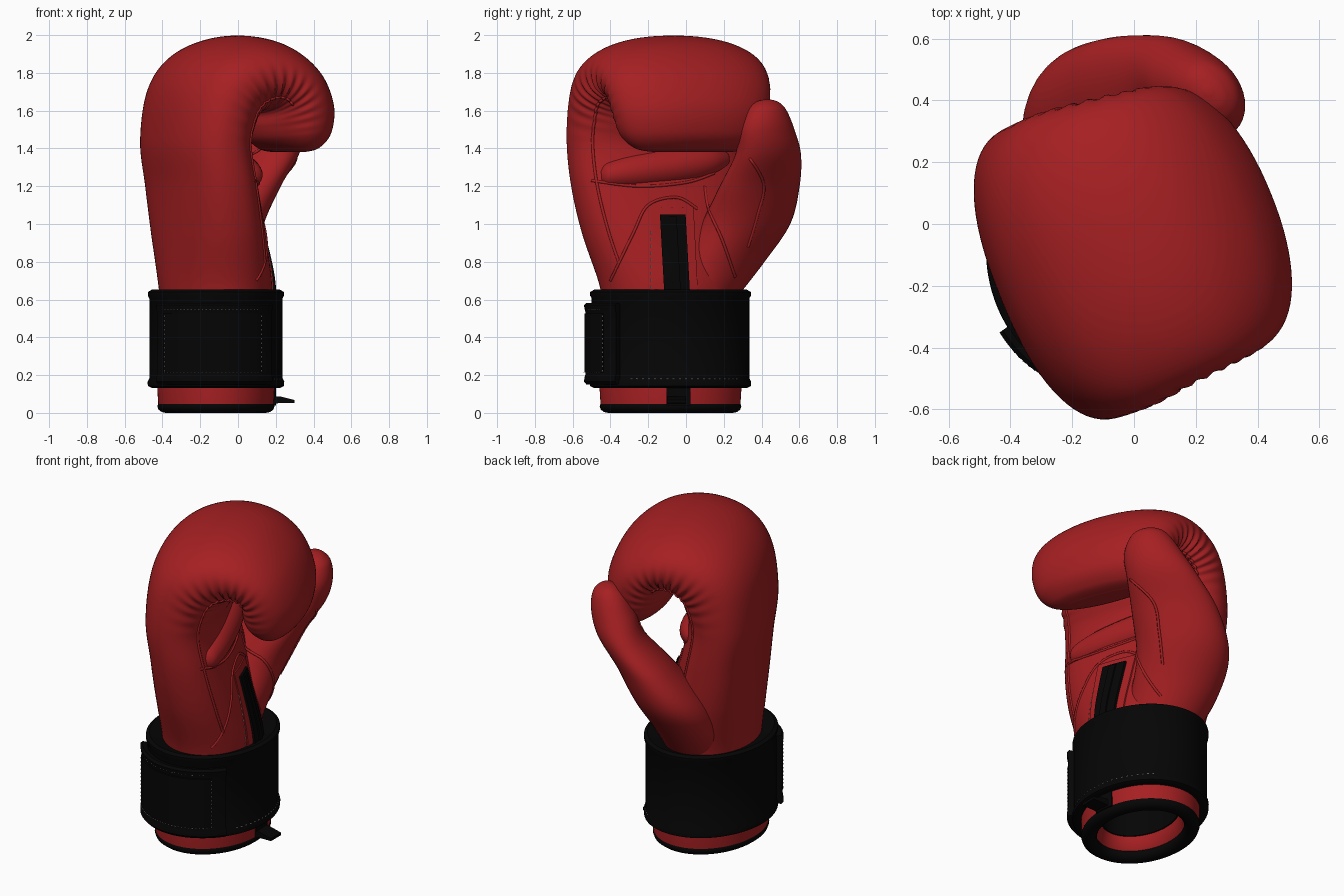
import bpy, bmesh, math
from mathutils import Vector
from mathutils.bvhtree import BVHTree

cube = bpy.data.objects.get("Cube")
if cube:
    bpy.data.objects.remove(cube)


def material(name, rgb):
    m = bpy.data.materials.new(name)
    m.use_nodes = True
    m.diffuse_color = (*rgb, 1)
    b = m.node_tree.nodes["Principled BSDF"]
    b.inputs["Base Color"].default_value = (*rgb, 1)
    b.inputs["Roughness"].default_value = 0.6
    return m


RED = material("red leather", (0.38, 0.014, 0.016))
BLACK = material("black fabric", (0.0015, 0.0015, 0.0015))
THREAD = material("grey thread", (0.4, 0.38, 0.38))

# Hand axes: palm normal and knuckle direction
A = math.radians(22)
N = Vector((math.cos(A), math.sin(A), 0))
W = Vector((-math.sin(A), math.cos(A), 0))
UP = Vector((0, 0, 1))


def spow(v, e):
    return math.copysign(abs(v) ** (2 / e), v)


def spline(rows, steps):
    """Smooth interpolation through rows of numbers; yields (position, row)."""
    out = []
    last = len(rows) - 1
    for i in range(last):
        a, b, c, d = (rows[max(i - 1, 0)], rows[i], rows[i + 1], rows[min(i + 2, last)])
        for s in range(steps):
            t = s / steps
            out.append((i + t, [q + 0.5 * t * (r - p + t * (2 * p - 5 * q + 4 * r - v
                       + t * (3 * (q - r) + v - p))) for p, q, r, v in zip(a, b, c, d)]))
    out.append((last, list(rows[-1])))
    return out


def loft(name, rings, mat, wrap=False, angle=50):
    """Skin a list of closed rings, capped at the ends unless wrapped round."""
    bm = bmesh.new()
    vs = [[bm.verts.new(p) for p in ring] for ring in rings]
    pairs = list(zip(vs, vs[1:])) + ([(vs[-1], vs[0])] if wrap else [])
    for a, b in pairs:
        for j in range(len(a)):
            k = (j + 1) % len(a)
            bm.faces.new((a[j], a[k], b[k], b[j]))
    if not wrap:
        bm.faces.new(vs[0])
        bm.faces.new(vs[-1])
    bmesh.ops.recalc_face_normals(bm, faces=bm.faces)
    me = bpy.data.meshes.new(name)
    bm.to_mesh(me)
    bm.free()
    me.materials.append(mat)
    ob = bpy.data.objects.new(name, me)
    bpy.context.collection.objects.link(ob)
    bpy.ops.object.select_all(action='DESELECT')
    ob.select_set(True)
    bpy.context.view_layer.objects.active = ob
    bpy.ops.object.shade_smooth_by_angle(angle=math.radians(angle))
    return ob


# Hand body: wrist, back of hand and curled fingers in one sweep
# rows: outer n, outer z, inner n, inner z, width centre, half width, squareness
hand_rows = [
    (-.41, .50, .13, .50, -.03, .36, 2), (-.43, .68, .14, .68, -.035, .385, 2),
    (-.45, .95, .07, .95, -.05, .45, 2.2), (-.465, 1.2, .0, 1.2, -.06, .485, 2.4),
    (-.49, 1.45, -.04, 1.41, -.06, .50, 2.35), (-.45, 1.74, -.01, 1.51, -.06, .505, 2.2),
    (-.31, 1.915, .01, 1.56, -.06, .505, 2.2), (-.08, 1.995, .04, 1.585, -.06, .49, 2.2),
    (.16, 1.965, .07, 1.59, -.065, .475, 2.15), (.345, 1.835, .08, 1.57, -.07, .46, 2.15),
    (.44, 1.65, .07, 1.52, -.075, .435, 2.15), (.435, 1.49, .09, 1.45, -.075, .395, 2.15),
    (.37, 1.405, .16, 1.395, -.07, .32, 2.15), (.29, 1.38, .23, 1.38, -.07, .21, 2.15)]
rings = []
for u, (on, oz, inn, iz, wc, wh, e) in spline(hand_rows, 14):
    mid = N * (on + inn) / 2 + UP * (oz + iz) / 2 + W * wc
    half = (N * (on - inn) + UP * (oz - iz)) / 2
    ring = []
    for k in range(72):
        t = 2 * math.pi * k / 72
        c, s = math.cos(t), math.sin(t)
        # puckered leather around the inside of the knuckle bend
        mask = max(0, 1 - abs(u - 7.5) / 3.5) * math.exp(-((c + .35) / .35) ** 2)
        r = 1 + .025 * mask * math.sin(u * 14 + s)
        ring.append(mid + half * spow(c, e) * r + W * wh * spow(s, e) * r)
    rings.append(ring)
hand = loft("hand_body", rings, RED)

# Thumb: flattened tube leaning out from the palm
# rows: x, y, z, half width, half thickness
thumb_rows = [
    (-.12, .06, .58, .20, .17), (-.135, .19, .80, .25, .20), (-.10, .315, 1.0, .265, .205),
    (.015, .39, 1.2, .25, .165), (.15, .435, 1.37, .205, .135), (.21, .425, 1.5, .17, .125),
    (.235, .425, 1.6, .12, .095), (.24, .43, 1.645, .07, .05), (.24, .43, 1.66, .015, .012)]
wide, thin = Vector((-.707, .707, 0)), Vector((.707, .707, 0))
rings = []
for u, (x, y, z, a, b) in spline(thumb_rows, 10):
    rings.append([Vector((x, y, z)) + wide * a * math.cos(t) + thin * b * math.sin(t)
                  for t in (2 * math.pi * k / 40 for k in range(40))])
thumb = loft("thumb", rings, RED)

# Padded grip bar across the palm below the fingers
bar_rows = [(-.45, .03), (-.41, .075), (-.25, .11), (.0, .12), (.16, .1), (.26, .05), (.28, .02)]
rings = [[W * w + N * (-.1 + r * math.cos(t)) + UP * (1.31 + .12 * w + r * .9 * math.sin(t))
          for t in (2 * math.pi * k / 28 for k in range(28))]
         for u, (w, r) in spline(bar_rows, 6)]
bar = loft("grip_bar", rings, RED)


# Wrist parts follow one oval outline
def oval(t, off, z):
    return Vector((-.117 + (.305 + off) * math.cos(t), -.082 + (.37 + off) * math.sin(t), z))


def band(name, profile, mat, start=0, end=360, steps=96):
    full = end - start == 360
    count = steps if full else steps + 1
    angles = [math.radians(start + (end - start) * i / steps) for i in range(count)]
    return loft(name, [[oval(t, o, z) for o, z in profile] for t in angles], mat, full, 40)


band("cuff", [(0, .04), (.005, .12), (.005, .6), (-.1, .6), (-.11, .13), (-.09, .06), (-.06, .035)], RED)
band("cuff_rim", [(-.04 + .045 * math.cos(k * math.pi / 6), .035 + .035 * math.sin(k * math.pi / 6))
                  for k in range(12)], BLACK)
loft("inner_lining", [[oval(2 * math.pi * k / 64, o, z) for k in range(64)]
                      for o, z in ((-.095, .45), (-.1, .44), (-.1, .43))], BLACK)
band("lining_wall", [(-.098, .44), (-.108, .44), (-.118, .13), (-.108, .13)], BLACK)
band("wrist_strap", [(-.02, .14), (.035, .132), (.055, .142), (.057, .165), (.047, .185), (.047, .605),
                     (.055, .62), (.055, .64), (.035, .652), (-.05, .635)], BLACK)
band("strap_flap", [(.035, .16), (.075, .15), (.088, .165), (.085, .19), (.08, .205), (.08, .53),
                    (.085, .55), (.088, .57), (.075, .583), (.035, .575)], BLACK, 216, 320, 40)
band("strap_patch", [(.07, .21), (.086, .215), (.086, .525), (.07, .53)], BLACK, 224, 308, 30)
band("cuff_stripe", [(0, .04), (.012, .04), (.012, .2), (0, .2)], BLACK, -3, 16, 8)

# Small pull tab at the cuff
tab = []
for x, z, h in ((.16, .065, .02), (.22, .07, .018), (.30, .06, .008)):
    tab.append([Vector((x, y, z + s)) for y, s in ((-.1, -h), (.0, -h), (.0, h), (-.1, h))])
loft("pull_tab", tab, BLACK)


# Surface lookup so seams and strips lie on the leather
def lookup(ob):
    me = ob.data
    return BVHTree.FromPolygons([v.co for v in me.vertices], [p.vertices for p in me.polygons])


hand_tree = lookup(hand)
all_trees = [hand_tree, lookup(thumb), lookup(bar)]


def palm_point(y, z, trees):
    """Outermost palm surface point, starting below the finger overhang."""
    start = Vector((.45 if z < 1.36 else .12, y, z))
    hits = [tr.ray_cast(start, Vector((-1, 0, 0)))[0] for tr in trees]
    hits = [h for h in hits if h]
    return max(hits, key=lambda h: h.x) if hits else None


# Elastic strip and its raised frame on the palm
def strip(name, y_bottom, y_top, half, z0, z1, depth, mat):
    rows = []
    for i in range(19):
        f = i / 18
        z, yc = z0 + (z1 - z0) * f, y_bottom + (y_top - y_bottom) * f
        across = [palm_point(yc + half * s, z, [hand_tree]) for s in (-1, -.5, 0, .5, 1)]
        rows.append([p + Vector((depth, 0, 0)) for p in across]
                    + [p - Vector((.03, 0, 0)) for p in reversed(across)])
    loft(name, rows, mat, angle=30)


strip("strip_frame", -.05, -.075, .115, .6, 1.09, .008, RED)
strip("elastic_strip", -.045, -.07, .068, .6, 1.05, .022, BLACK)
strip("elastic_fold", -.045, -.07, .02, .6, 1.04, .03, BLACK)


def cord(name, lines, radius=.008, mat=RED):
    cu = bpy.data.curves.new(name, 'CURVE')
    cu.dimensions = '3D'
    cu.bevel_depth = radius
    cu.bevel_resolution = 1
    for points in lines:
        sp = cu.splines.new('POLY')
        sp.points.add(len(points) - 1)
        for p, co in zip(sp.points, points):
            p.co = (*co, 1)
    cu.materials.append(mat)
    bpy.context.collection.objects.link(bpy.data.objects.new(name, cu))


def stitches(name, points):
    cord(name, [points[i:i + 2] for i in range(0, len(points) - 1, 3)], .0025, THREAD)


# Palm seams drawn as paths in y and z
seams = {
    "palm_cross_seam": [(-.5, 1.23), (-.25, 1.2), (0, 1.22), (.15, 1.27)],
    "palm_heel_seam": [(-.4, .7), (-.28, .95), (-.2, 1.1), (-.05, 1.14), (.06, 1.08)],
    "thumb_base_seam": [(.1, 1.2), (.12, 1.08), (.19, .92), (.26, .72)],
    "thumb_side_seam": [(.3, 1.4), (.41, 1.22), (.38, 1.05), (.33, .88)]}
for name, path in seams.items():
    pts = [palm_point(*row, all_trees) for u, row in spline(path, 8)]
    cord(name, [[p for p in pts if p]])

# Side piping runs from the wrist up and round the finger bend
for name, k in (("outer_side_piping", 47), ("thumb_side_piping", 25)):
    cord(name, [[hand.data.vertices[i * 72 + k].co.copy() for i in range(20, 14 * 9)]])

# Stitching on the palm and round the strap patch and band
stitches("palm_stitches", [palm_point(-.185, .66 + .012 * i, [hand_tree]) + Vector((.004, 0, 0))
                           for i in range(28)])
for label, z in (("lower", .215), ("upper", .55)):
    stitches(label + "_patch_stitches", [oval(math.radians(226 + i), .083 if z > .5 else .087, z)
                                         for i in range(82)])
for label, a in (("inner", 226), ("outer", 308)):
    stitches(label + "_patch_stitches", [oval(math.radians(a), .087, .22 + .008 * i) for i in range(40)])
stitches("strap_stitches", [oval(math.radians(-30 + 1.5 * i), .05, .18) for i in range(60)])
